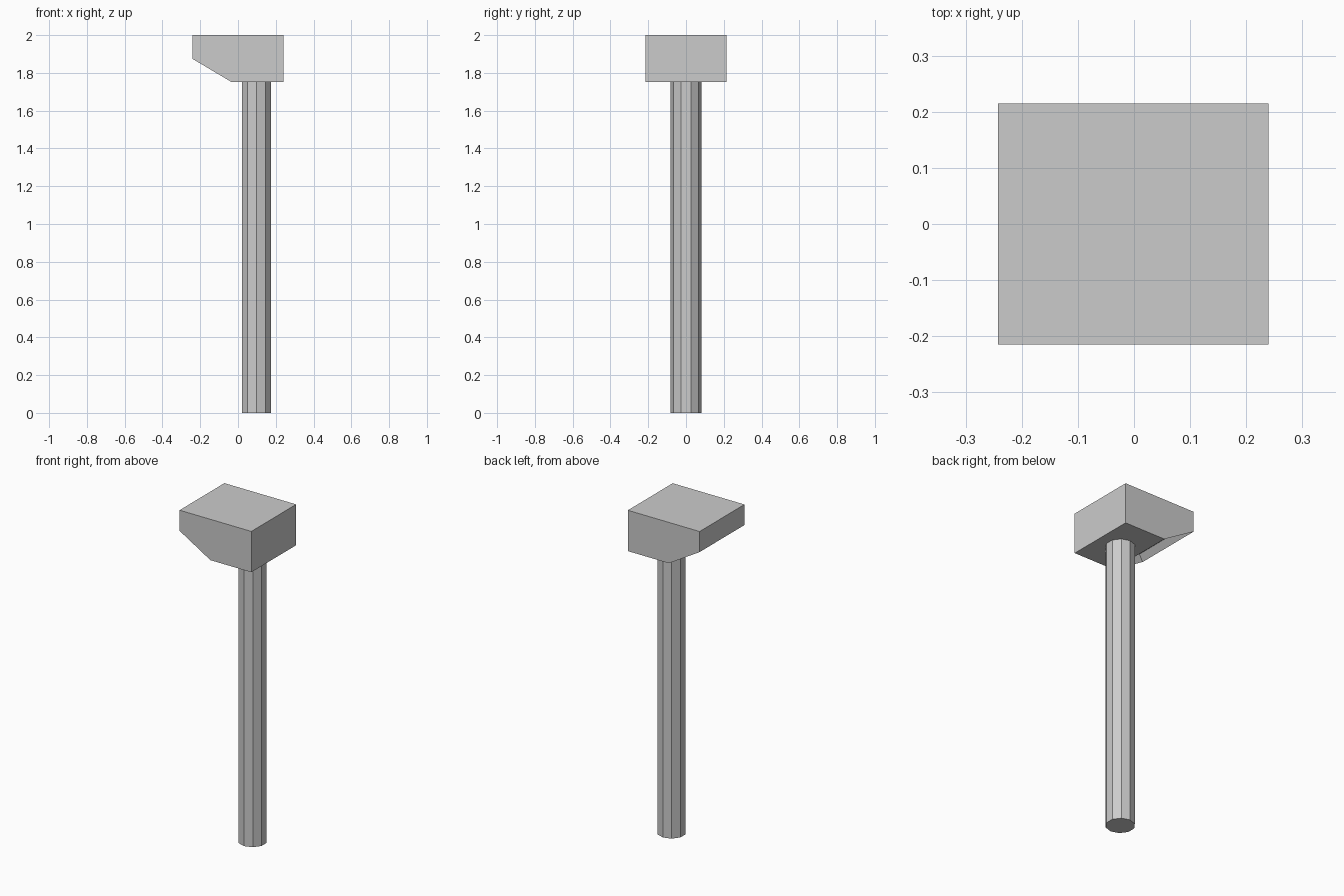
import bpy, bmesh
from math import pi
from mathutils import Vector

if "Cube" in bpy.data.objects:
    bpy.data.objects.remove(bpy.data.objects["Cube"])

# Pole: ten-sided cylinder with corners on the y axis
bpy.ops.mesh.primitive_cylinder_add(vertices=10, radius=0.0815, depth=1.752,
                                    location=(0.0975, 0, 0.876))
pole = bpy.context.object
pole.name = "pole"

# Lamp head: side profile extruded across y
profile = [(-0.242, 2.0), (-0.242, 1.875), (-0.035, 1.752), (0.24, 1.752), (0.24, 2.0)]
bm = bmesh.new()
face = bm.faces.new([bm.verts.new((x, -0.215, z)) for x, z in profile])
res = bmesh.ops.extrude_face_region(bm, geom=[face])
bmesh.ops.translate(bm, vec=(0, 0.43, 0),
                    verts=[g for g in res["geom"] if isinstance(g, bmesh.types.BMVert)])
bmesh.ops.recalc_face_normals(bm, faces=bm.faces[:])

# Recessed light panel in the sloping face
bm.normal_update()
slope = [f for f in bm.faces if f.normal.x < -0.3 and f.normal.z < -0.3]
bmesh.ops.inset_region(bm, faces=slope, thickness=0.012, depth=-0.045)
mesh = bpy.data.meshes.new("lamp_head")
bm.to_mesh(mesh)
bm.free()
head = bpy.data.objects.new("lamp_head", mesh)
bpy.context.collection.objects.link(head)
